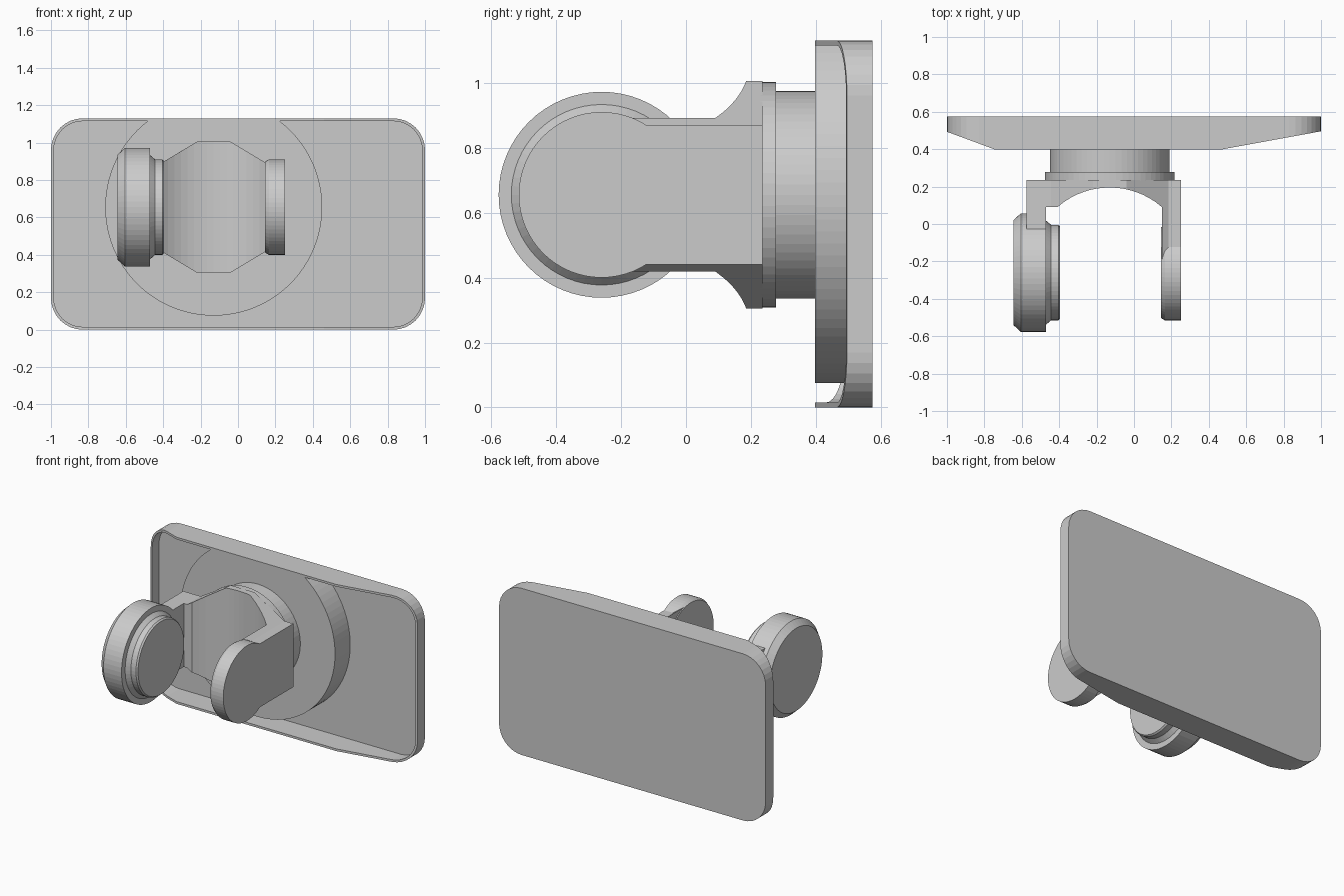
import bpy, bmesh
from math import sin, cos, pi, sqrt, radians

if "Cube" in bpy.data.objects:
    bpy.data.objects.remove(bpy.data.objects["Cube"])

CX, CZ = -0.13, 0.655      # centre of the mount in x and z
PY = -0.26                 # pivot axis in y


def loft(name, rings):
    """Bridge matching rings of points and cap both ends."""
    bm = bmesh.new()
    rows = [[bm.verts.new(p) for p in ring] for ring in rings]
    n = len(rows[0])
    for a, b in zip(rows, rows[1:]):
        for i in range(n):
            j = (i + 1) % n
            bm.faces.new((a[i], a[j], b[j], b[i]))
    bm.faces.new(rows[0])
    bm.faces.new(rows[-1])
    bmesh.ops.recalc_face_normals(bm, faces=bm.faces)
    me = bpy.data.meshes.new(name)
    bm.to_mesh(me)
    bm.free()
    ob = bpy.data.objects.new(name, me)
    bpy.context.collection.objects.link(ob)
    return ob


def prism_y(name, pts, y0, y1):
    return loft(name, [[(x, y, z) for x, z in pts] for y in (y0, y1)])


def prism_z(name, pts, z0, z1):
    return loft(name, [[(x, y, z) for x, y in pts] for z in (z0, z1)])


def circle(r, n=64):
    return [(r * cos(2 * pi * i / n), r * sin(2 * pi * i / n)) for i in range(n)]


def lathe_x(name, profile):
    return loft(name, [[(x, PY + u, CZ + v) for u, v in circle(r)] for x, r in profile])


def lathe_y(name, profile):
    return loft(name, [[(CX + u, y, CZ + v) for u, v in circle(r)] for y, r in profile])


def rounded_rect(x0, x1, z0, z1, r, n=8):
    pts = []
    for cx, cz, a in ((x1 - r, z1 - r, 0), (x0 + r, z1 - r, 90),
                      (x0 + r, z0 + r, 180), (x1 - r, z0 + r, 270)):
        for i in range(n + 1):
            t = radians(a + 90 * i / n)
            pts.append((cx + r * cos(t), cz + r * sin(t)))
    return pts


def combine(ob, tool, op):
    """Apply a boolean and delete the tool object."""
    m = ob.modifiers.new("bool", 'BOOLEAN')
    m.object, m.operation, m.solver = tool, op, 'EXACT'
    dg = bpy.context.evaluated_depsgraph_get()
    me = bpy.data.meshes.new_from_object(ob.evaluated_get(dg))
    ob.modifiers.clear()
    ob.data = me
    bpy.data.objects.remove(tool)


# Hollow back plate with sloping rim
plate = prism_y("back_plate", rounded_rect(-1, 1, 0, 1.13, 0.17), 0.36, 0.575)
recess = prism_y("recess", rounded_rect(-0.985, 0.985, 0.015, 1.115, 0.155), 0.3, 0.56)
combine(plate, recess, 'DIFFERENCE')
rim_plan = [(-1.1, 0.7), (1.1, 0.7), (1.1, 0.514), (0.46, 0.397),
            (-0.74, 0.397), (-1.1, 0.53)]
combine(plate, prism_z("rim_plan", rim_plan, -0.1, 1.3), 'INTERSECT')

# Round boss inside the plate, flattened where it meets the top wall
boss_pts = [(CX + u, min(CZ + v, 1.122)) for u, v in circle(0.58, 96)]
combine(plate, prism_y("boss", boss_pts, 0.397, 0.567), 'UNION')

# Stepped neck
lathe_y("neck", [(0.23, 0.347), (0.277, 0.347), (0.277, 0.32), (0.405, 0.32)])

# Yoke: plan with concave arc, trimmed by its front outline
half, sag, steps = 0.28, 0.105, 16
R = (half ** 2 + sag ** 2) / (2 * sag)
arc = []
for i in range(steps + 1):
    u = -half + 2 * half * i / steps
    arc.append((CX + u, 0.195 - R + sqrt(R * R - u * u)))
plan = ([(-0.575, 0.235), (-0.575, -0.15), (-0.47, -0.15), (-0.47, 0.09)] + arc
        + [(0.15, -0.2), (0.25, -0.2), (0.25, 0.235)])
yoke = prism_z("yoke", plan, 0.2, 1.1)
quarter = [(0.09, 0.35), (0.315, 0.215), (0.6, 0.215)]
outline = ([(CX + x, CZ + z) for x, z in quarter]
           + [(CX + x, CZ - z) for x, z in reversed(quarter)]
           + [(CX - x, CZ - z) for x, z in quarter]
           + [(CX - x, CZ + z) for x, z in reversed(quarter)])
combine(yoke, prism_y("yoke_outline", outline, -0.5, 0.5), 'INTERSECT')

# Pivot drum on the left arm, pivot disc on the right arm
drum = lathe_x("drum", [(-0.645, 0.28), (-0.605, 0.317), (-0.47, 0.317), (-0.47, 0.278),
                        (-0.443, 0.255), (-0.405, 0.255), (-0.395, 0.247)])
combine(yoke, drum, 'UNION')
disc = lathe_x("disc", [(0.145, 0.243), (0.165, 0.255), (0.25, 0.255)])
combine(yoke, disc, 'UNION')
